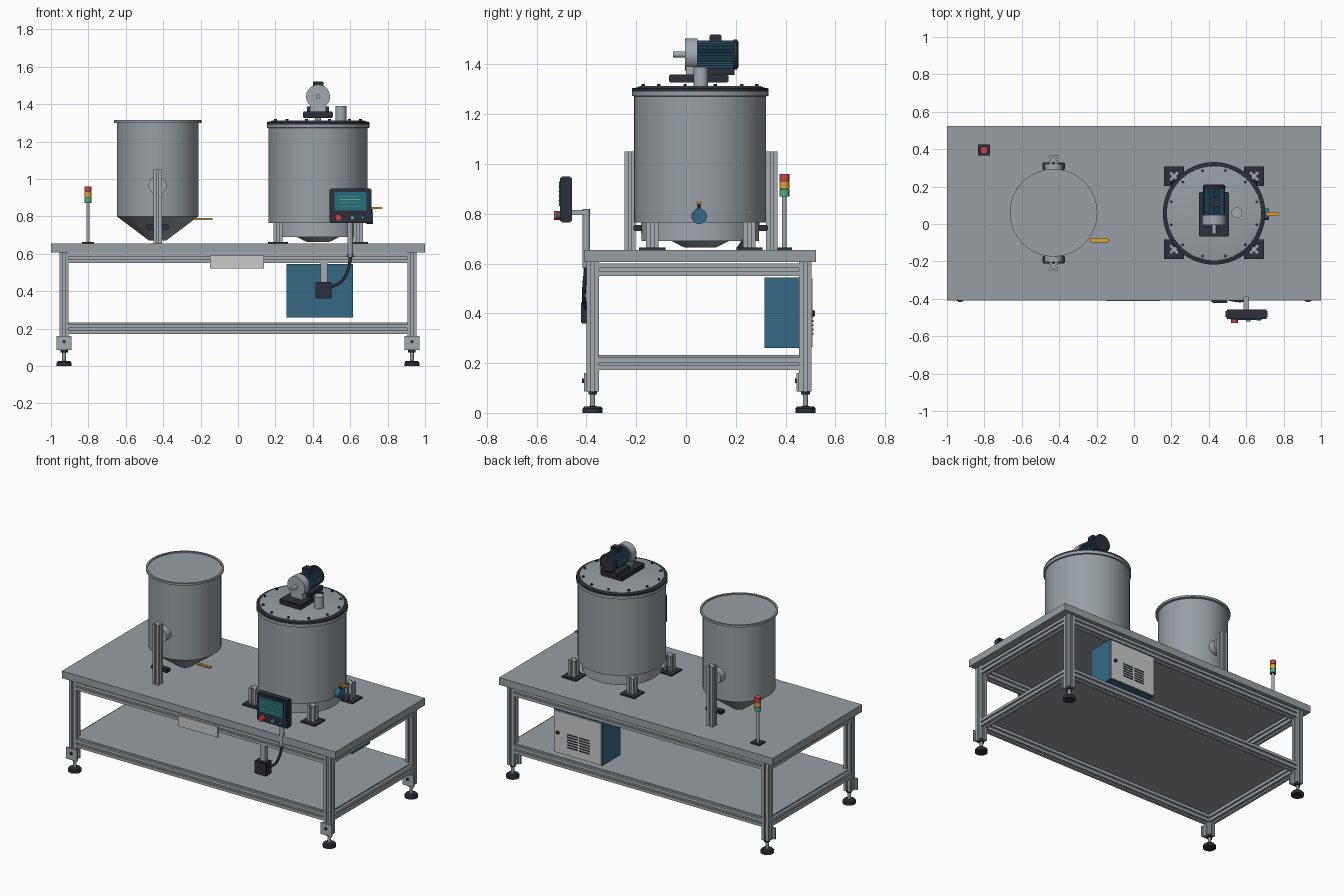
import bpy, bmesh, math
from mathutils import Vector, Matrix

cube = bpy.data.objects.get("Cube")
if cube:
    bpy.data.objects.remove(cube, do_unlink=True)


def material(name, r, g, b):
    m = bpy.data.materials.new(name)
    m.use_nodes = True
    m.diffuse_color = (r, g, b, 1)
    m.node_tree.nodes["Principled BSDF"].inputs["Base Color"].default_value = (r, g, b, 1)
    return m


STEEL = material("brushed steel", .31, .345, .37)
ALU = material("pale aluminium", .36, .40, .43)
DARK = material("dark plastic", .025, .03, .042)
TEAL = material("teal paint", .035, .14, .225)
SCREEN = material("screen teal", .02, .16, .2)
CREAM = material("light plate", .58, .6, .6)
ORANGE = material("orange lever", .72, .36, .04)
RED = material("signal red", .6, .06, .05)
GREEN = material("signal green", .08, .42, .2)


def finish(name, bm, mat, smooth=False):
    bmesh.ops.recalc_face_normals(bm, faces=bm.faces[:])
    if smooth:
        for f in bm.faces:
            f.smooth = True
        for e in bm.edges:
            e.smooth = e.calc_face_angle(0) < 0.55
    me = bpy.data.meshes.new(name)
    bm.to_mesh(me)
    bm.free()
    me.materials.append(mat)
    ob = bpy.data.objects.new(name, me)
    bpy.context.collection.objects.link(ob)
    return ob


def box(name, x0, x1, y0, y1, z0, z1, mat, bevel=0):
    bm = bmesh.new()
    size = Vector((x1 - x0, y1 - y0, z1 - z0))
    mid = Vector((x0 + x1, y0 + y1, z0 + z1)) / 2
    bmesh.ops.create_cube(bm, size=1, matrix=Matrix.Translation(mid) @ Matrix.Diagonal(size).to_4x4())
    if bevel:
        bmesh.ops.bevel(bm, geom=bm.edges[:], offset=bevel, segments=2, affect='EDGES')
    return finish(name, bm, mat)


def align(loc, axis):
    return Matrix.Translation(loc) @ Vector(axis).to_track_quat('Z', 'Y').to_matrix().to_4x4()


def lathe(name, profile, loc, mat, axis=(0, 0, 1), segs=48):
    """Spin (radius, height) points about an axis, closing both ends."""
    bm = bmesh.new()
    rings = []
    for r, h in profile:
        rings.append([bm.verts.new((r * math.cos(math.tau * i / segs), r * math.sin(math.tau * i / segs), h))
                      for i in range(segs)])
    for a, b in zip(rings, rings[1:]):
        for i in range(segs):
            j = (i + 1) % segs
            bm.faces.new((a[i], a[j], b[j], b[i]))
    bm.faces.new(rings[0])
    bm.faces.new(rings[-1])
    bm.transform(align(loc, axis))
    return finish(name, bm, mat, True)


def rod(name, r, length, loc, mat, axis=(0, 0, 1), segs=24):
    return lathe(name, [(r, 0), (r, length)], loc, mat, axis, segs)


def prism(name, outline, length, loc, axis, mat):
    bm = bmesh.new()
    face = bm.faces.new([bm.verts.new((x, y, 0)) for x, y in outline])
    ext = bmesh.ops.extrude_face_region(bm, geom=[face])
    bmesh.ops.translate(bm, verts=[v for v in ext["geom"] if isinstance(v, bmesh.types.BMVert)],
                        vec=(0, 0, length))
    bm.transform(align(loc, axis))
    return finish(name, bm, mat)


def extrusion(name, start, axis, length, h=.025):
    """Square aluminium section with a slot down each side."""
    g, d = h * .25, h * .4
    side = [(h, -h), (h, -g), (h - d, -g), (h - d, g), (h, g)]
    outline = []
    for k in range(4):
        for x, y in side:
            outline.append([(x, y), (-y, x), (-x, -y), (y, -x)][k])
    return prism(name, outline, length, start, axis, ALU)


# Table and frame
TOP = .655
FRONT, BACK, SIDE = -.375, .48, .93
box("table_top", -1, 1, -.41, .523, .607, TOP, STEEL)
box("lower_shelf", -.94, .94, -.385, .49, .222, .232, STEEL)
for z in (.197, .575):
    for y in (FRONT, BACK):
        extrusion("long_rail", (-.905, y, z), (1, 0, 0), 1.81)
    for x in (-SIDE, SIDE):
        extrusion("side_rail", (x, FRONT + .025, z), (0, 1, 0), .805)
for x in (-SIDE, SIDE):
    for y in (FRONT, BACK):
        extrusion("leg", (x, y, .085), (0, 0, 1), .522)
        box("foot_bracket", x - .04, x + .04, y - .035, y - .025, .085, .16, ALU)
        rod("bracket_bolt", .009, .008, (x, y - .035, .13), DARK, (0, -1, 0), 12)
        lathe("levelling_foot", [(.04, 0), (.04, .018), (.034, .025), (.012, .027)], (x, y, 0), DARK)
        rod("foot_stem", .01, .06, (x, y, .026), STEEL)
        rod("foot_nut", .02, .012, (x, y, .073), DARK, segs=6)
box("name_plate", -.15, .14, -.412, -.402, .52, .59, CREAM)

# Electrical cabinet
box("cabinet", .26, .615, .315, .5, .26, .545, TEAL)
box("cabinet_door", .265, .61, .5, .509, .265, .54, CREAM)
rod("door_lock", .011, .012, (.58, .507, .4), DARK, (0, 1, 0), 16)
for i in range(6):
    z = .315 + i * .017
    for x in (.35, .438):
        box("door_vent", x, x + .075, .508, .512, z, z + .007, DARK)

# Hopper
HX, CY = -.43, .06
lathe("hopper_body", [(.045, .67), (.218, .8), (.218, 1.298), (.234, 1.3), (.234, 1.314),
                      (.222, 1.314), (.222, 1.306)], (HX, CY, 0), STEEL, segs=64)
for s in (-1, 1):
    y = CY + s * .285
    extrusion("hopper_post", (HX, y, TOP), (0, 0, 1), .395, .023)
    rod("hopper_pivot", .048, .05, (HX, CY + s * .212, .965), ALU, (0, s, 0), 32)
    ys = sorted((CY + s * .23, CY + s * .27))
    box("post_bracket", HX - .06, HX + .06, *ys, .73, .755, DARK, .004)
box("hopper_lever", -.235, -.135, -.1, -.076, .78, .791, ORANGE, .003)

# Mixing tank
TX = .428
tank = (TX, CY - .003, 0)
lathe("tank_outlet", [(.06, .664), (.075, .67), (.12, .693)], tank, STEEL)
lathe("tank_skirt", [(.236, .69), (.238, .767)], tank, ALU, segs=64)
lathe("tank_body", [(.265, .765), (.265, 1.272), (.274, 1.274), (.274, 1.292)], tank, STEEL, segs=64)
lathe("tank_seal", [(.266, 1.29), (.274, 1.292), (.274, 1.304), (.252, 1.308)], tank, DARK, segs=64)
lathe("tank_lid", [(.255, 1.3), (.252, 1.31), (.24, 1.313)], tank, STEEL, segs=64)
for i in range(12):
    a = math.tau * (i + .5) / 12
    rod("lid_bolt", .008, .012, (TX + .236 * math.cos(a), tank[1] + .236 * math.sin(a), 1.309), DARK, segs=6)
rod("lid_port", .029, .085, (.55, CY, 1.305), ALU)

# Tank feet with corner gussets
for sx in (-1, 1):
    for sy in (-1, 1):
        x, y = TX + sx * .214, CY + sy * .195
        box("foot_plate", x - .053, x + .053, y - .053, y + .053, TOP, TOP + .009, DARK)
        extrusion("tank_post", (x, y, TOP + .008), (0, 0, 1), .105)
        prism("foot_gusset", [(0, 0), (.027, 0), (0, .04)], .03, (x + .015, y - sy * .025, TOP + .008),
              (-1, 0, 0), DARK).rotation_euler = (0, 0, 0)

# Drain valve
rod("drain_valve", .031, .035, (.688, CY - .007, .79), TEAL, (1, 0, 0))
rod("valve_stem", .006, .055, (.712, CY - .007, .79), DARK, segs=12)
box("valve_lever", .705, .772, .042, .064, .839, .85, ORANGE, .003)

# Motor and gearbox
MZ = 1.44
box("motor_base", .347, .507, -.068, .17, 1.327, 1.36, DARK, .004)
rod("mixer_shaft", .015, .03, (TX, CY, 1.305), STEEL)
box("motor_foot", .37, .486, .055, .195, 1.358, 1.386, DARK)
rod("gearbox", .064, .052, (TX, -.005, MZ), ALU, (0, 1, 0), 40)
box("gearbox_foot", .385, .47, 0, .045, 1.358, 1.4, ALU)
rod("drive_shaft", .012, .05, (TX, -.053, MZ), ALU, (0, 1, 0))
fins = []
for i in range(28):
    for k, r in enumerate((.057, .057, .051, .051)):
        a = math.tau * (i + k / 4) / 28
        fins.append((r * math.cos(a), r * math.sin(a)))
prism("motor_body", fins, .148, (TX, .045, MZ), (0, 1, 0), TEAL)
lathe("fan_cover", [(.06, 0), (.06, .014), (.052, .02)], (TX, .19, MZ), DARK, (0, 1, 0))
box("terminal_box", .4, .456, .094, .142, 1.485, 1.521, DARK, .004)

# Control panel
box("panel_case", .49, .715, -.507, -.458, .765, .95, DARK, .006)
box("panel_screen", .516, .686, -.511, -.505, .832, .93, SCREEN)
for i in range(4):
    z = .852 + i * .018
    box("screen_line", .54, .655 - .012 * (i % 2), -.513, -.51, z, z + .004, GREEN)
for name, x, r, depth, mat in (("stop_button", .537, .018, .025, RED),
                               ("start_button", .612, .012, .015, GREEN),
                               ("reset_button", .668, .012, .012, SCREEN)):
    rod(name, r, depth, (x, -.505, .793), mat, (0, -1, 0))
rod("panel_post", .015, .225, (.6, -.4, .595), ALU)
box("panel_arm", .585, .615, -.46, -.39, .795, .815, ALU)
rod("post_nut", .018, .018, (.6, -.4, .583), STEEL, segs=6)

# Junction box and cable
box("junction_box", .415, .5, -.422, -.36, .36, .448, DARK, .004)
box("junction_hanger", .44, .478, -.4, -.37, .44, .55, ALU)
curve = bpy.data.curves.new("cable", 'CURVE')
curve.dimensions = '3D'
curve.bevel_depth = .008
curve.bevel_resolution = 2
path = [(.602, -.4, .59), (.59, -.408, .52), (.555, -.41, .455), (.495, -.4, .42)]
spline = curve.splines.new('BEZIER')
spline.bezier_points.add(len(path) - 1)
for p, co in zip(spline.bezier_points, path):
    p.co = co
    p.handle_left_type = p.handle_right_type = 'AUTO'
curve.materials.append(DARK)
bpy.context.collection.objects.link(bpy.data.objects.new("cable", curve))

# Signal tower
SX, SY = -.802, .395
box("tower_base", SX - .033, SX + .033, SY - .03, SY + .03, TOP, TOP + .009, DARK)
rod("tower_pole", .009, .215, (SX, SY, TOP), ALU)
for i, (name, mat) in enumerate((("green_lamp", GREEN), ("amber_lamp", ORANGE), ("red_lamp", RED))):
    rod(name, .02, .028, (SX, SY, .87 + i * .031), mat)
rod("lamp_core", .017, .085, (SX, SY, .87), DARK)
